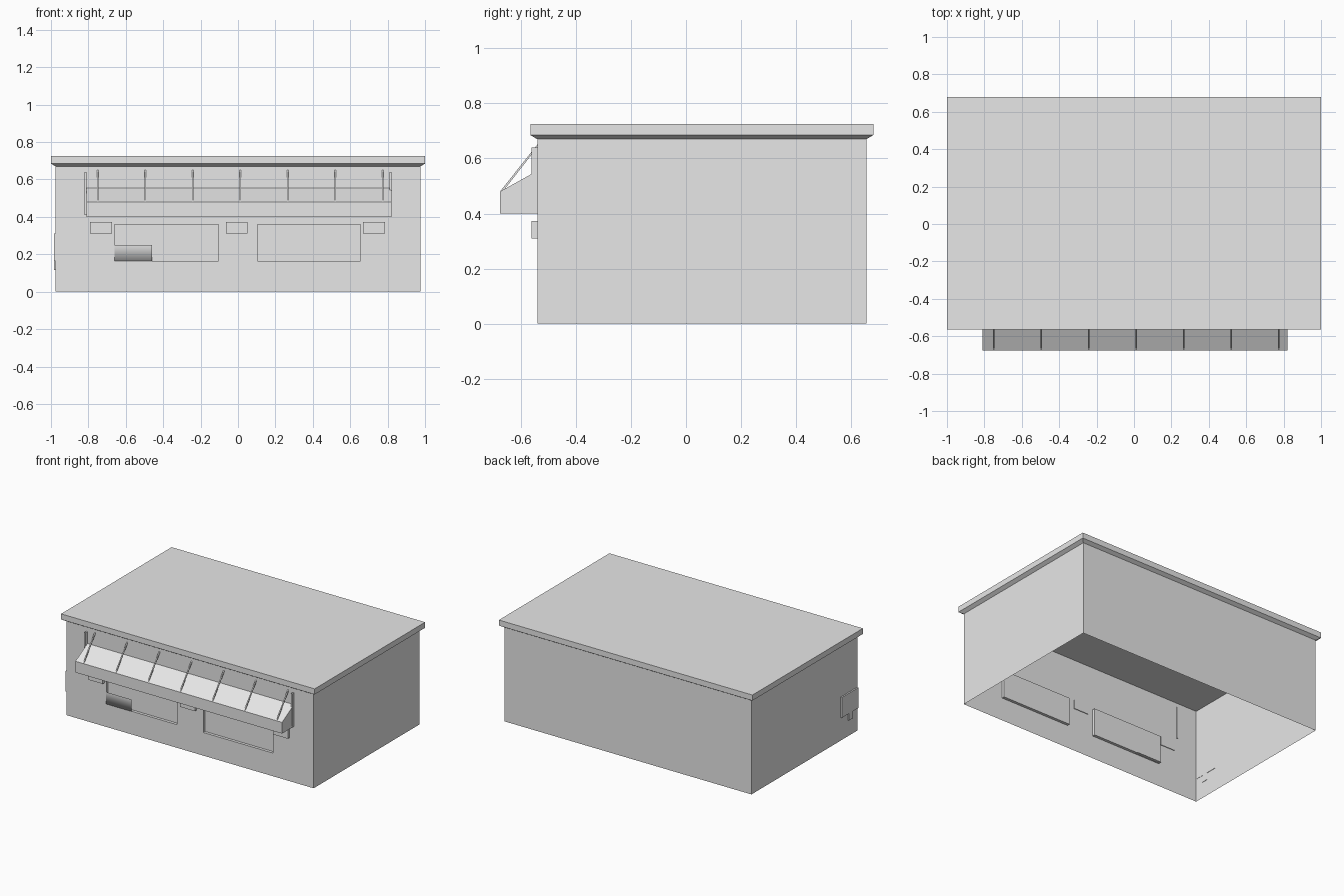
import bpy, bmesh
from mathutils import Vector

cube = bpy.data.objects.get("Cube")
if cube:
    bpy.data.objects.remove(cube, do_unlink=True)

grey = bpy.data.materials.new("light grey")
grey.use_nodes = True
grey.diffuse_color = (0.8, 0.8, 0.8, 1)
for node in grey.node_tree.nodes:
    if node.type == "BSDF_PRINCIPLED":
        node.inputs["Base Color"].default_value = (0.8, 0.8, 0.8, 1)

LEFT, RIGHT, FRONT, BACK, EAVES = -0.975, 0.975, -0.54, 0.655, 0.67


def finish(name, bm):
    mesh = bpy.data.meshes.new(name)
    bm.to_mesh(mesh)
    bm.free()
    mesh.materials.append(grey)
    obj = bpy.data.objects.new(name, mesh)
    bpy.context.collection.objects.link(obj)
    return obj


def add_box(bm, x0, x1, y0, y1, z0, z1):
    verts = bmesh.ops.create_cube(bm, size=1)["verts"]
    for v in verts:
        v.co = Vector((x1 if v.co.x > 0 else x0,
                       y1 if v.co.y > 0 else y0,
                       z1 if v.co.z > 0 else z0))


def box(name, *limits):
    bm = bmesh.new()
    add_box(bm, *limits)
    return finish(name, bm)


def prism(name, profile, x0, x1):
    """Closed (y, z) profile swept along x."""
    bm = bmesh.new()
    face = bm.faces.new([bm.verts.new((x0, y, z)) for y, z in profile])
    new = bmesh.ops.extrude_face_region(bm, geom=[face], use_keep_orig=True)["geom"]
    for v in new:
        if isinstance(v, bmesh.types.BMVert):
            v.co.x = x1
    bmesh.ops.recalc_face_normals(bm, faces=bm.faces[:])
    return finish(name, bm)


# Walls: open-bottomed shell with two recessed windows in the front
WINDOWS = [(-0.66, -0.105), (0.105, 0.655)]
SILL, HEAD = 0.165, 0.36
bm = bmesh.new()
add_box(bm, LEFT, RIGHT, FRONT, BACK, 0, EAVES)
bm.normal_update()
bmesh.ops.delete(bm, geom=[f for f in bm.faces if f.normal.z < -0.5], context="FACES_ONLY")
cuts = [((x, 0, 0), (1, 0, 0)) for pair in WINDOWS for x in pair]
cuts += [((0, 0, z), (0, 0, 1)) for z in (SILL, HEAD)]
for point, normal in cuts:
    front = [f for f in bm.faces if f.normal.y < -0.5]
    geom = set(front)
    for f in front:
        geom.update(f.edges, f.verts)
    bmesh.ops.bisect_plane(bm, geom=list(geom), plane_co=point, plane_no=normal)
    bm.normal_update()
panes = []
for f in bm.faces:
    c = f.calc_center_median()
    if f.normal.y < -0.5 and SILL < c.z < HEAD and any(a < c.x < b for a, b in WINDOWS):
        panes.append(f)
bmesh.ops.inset_individual(bm, faces=panes, thickness=0, depth=-0.02)
finish("walls", bm)

# Roof slab with a flared underside
bm = bmesh.new()
rings = []
for z, out in ((EAVES, 0), (0.685, 0.025), (0.725, 0.025)):
    rings.append([bm.verts.new((x, y, z)) for x, y in (
        (LEFT - out, FRONT - out), (RIGHT + out, FRONT - out),
        (RIGHT + out, BACK + out), (LEFT - out, BACK + out))])
for low, high in zip(rings, rings[1:]):
    for i in range(4):
        j = (i + 1) % 4
        bm.faces.new((low[i], low[j], high[j], high[i]))
bm.faces.new(rings[-1])
finish("roof", bm)

# Awning, its brackets and stays
prism("awning", [(FRONT, 0.40), (-0.675, 0.40), (-0.675, 0.48), (FRONT, 0.555)], -0.81, 0.82)
for side, x in (("right", -0.815), ("left", 0.815)):
    box(side + "_awning_bracket", x - 0.006, x + 0.006, -0.56, FRONT + 0.005, 0.41, 0.64)
for i in range(7):
    x = -0.75 + 0.254 * i
    prism("awning_stay", [(-0.675, 0.48), (-0.665, 0.48), (FRONT, 0.64), (FRONT, 0.65)],
          x - 0.004, x + 0.004)

# Small wall lamps between the windows
for x in (-0.733, -0.007, 0.727):
    box("wall_lamp", x - 0.058, x + 0.058, -0.56, FRONT + 0.005, 0.31, 0.372)

# Curved-shaded tray in the corner of one window
bm = bmesh.new()
rows = [[bm.verts.new((x, y, z)) for x in (-0.66, -0.46)]
        for y, z in ((-0.543, 0.25), (-0.543, SILL), (-0.515, SILL))]
for a, b in zip(rows, rows[1:]):
    f = bm.faces.new((a[0], b[0], b[1], a[1]))
    f.smooth = True
finish("window_tray", bm)

# Meter box with a conduit stub on the side wall
box("meter_box", LEFT - 0.01, LEFT + 0.002, -0.535, -0.35, 0.165, 0.31)
box("meter_conduit", LEFT - 0.01, LEFT + 0.002, -0.475, -0.43, 0.115, 0.165)
